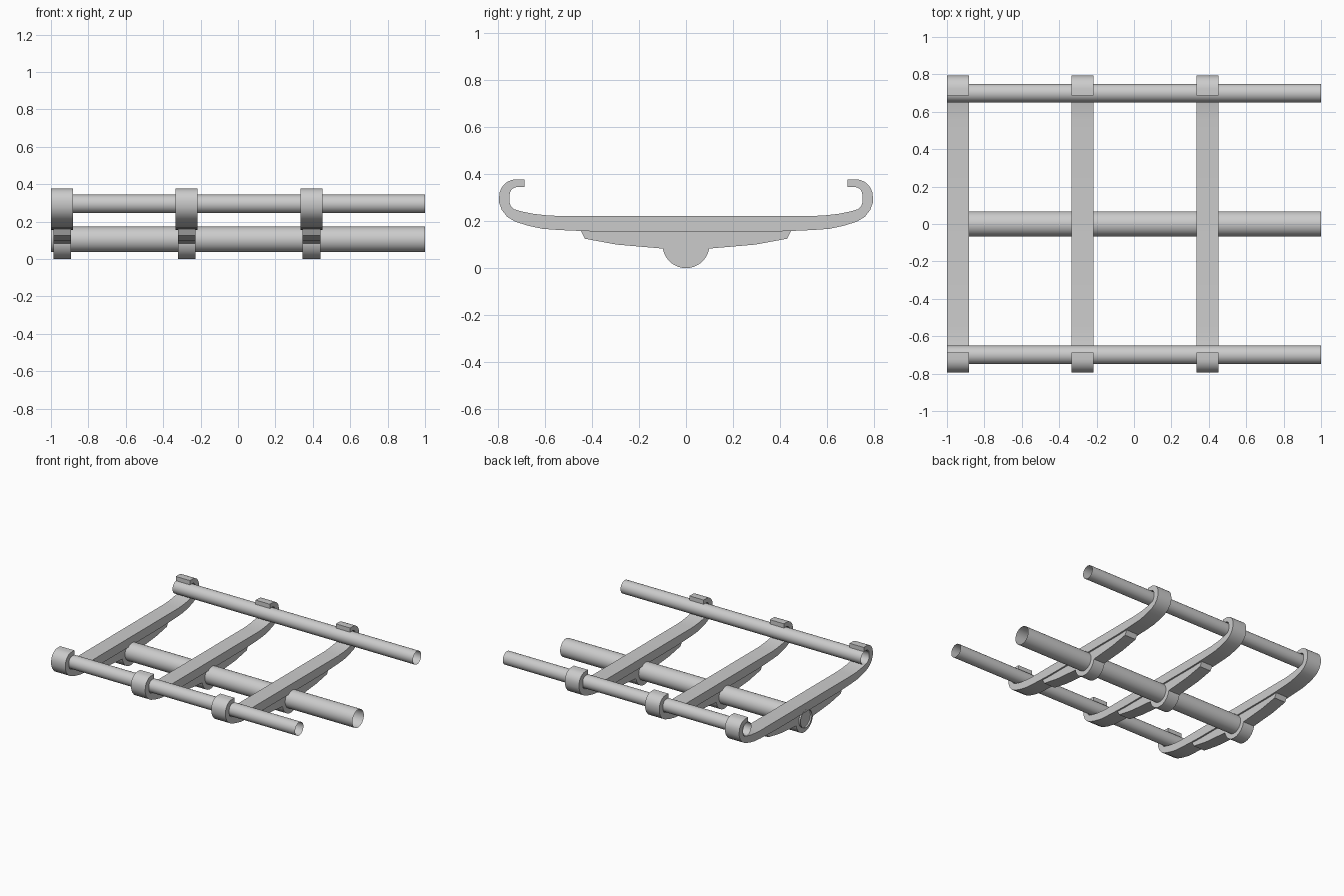
import bpy, bmesh, math

if "Cube" in bpy.data.objects:
    bpy.data.objects.remove(bpy.data.objects["Cube"])

STATIONS = (-0.94, -0.275, 0.393)  # x centres of the three cross brackets


def finish(name, bm):
    bmesh.ops.recalc_face_normals(bm, faces=bm.faces)
    me = bpy.data.meshes.new(name)
    bm.to_mesh(me)
    bm.free()
    ob = bpy.data.objects.new(name, me)
    bpy.context.collection.objects.link(ob)
    bpy.ops.object.select_all(action='DESELECT')
    ob.select_set(True)
    bpy.context.view_layer.objects.active = ob
    bpy.ops.object.shade_smooth_by_angle(angle=math.radians(30))
    return ob


def extrude_profile(name, outline, x, width):
    """Extrude a closed (y, z) outline along x, centred on x."""
    bm = bmesh.new()
    face = bm.faces.new([bm.verts.new((x - width / 2, y, z)) for y, z in outline])
    ret = bmesh.ops.extrude_face_region(bm, geom=[face], use_keep_orig=True)
    verts = [v for v in ret['geom'] if isinstance(v, bmesh.types.BMVert)]
    bmesh.ops.translate(bm, verts=verts, vec=(width, 0, 0))
    return finish(name, bm)


def tube(name, y, z, r, n=32):
    """Thin open-ended tube running the full length."""
    bm = bmesh.new()
    rings = [[bm.verts.new((x, y + r * math.cos(2 * math.pi * i / n),
                            z + r * math.sin(2 * math.pi * i / n)))
              for i in range(n)] for x in (-1, 1)]
    for i in range(n):
        j = (i + 1) % n
        bm.faces.new((rings[0][i], rings[0][j], rings[1][j], rings[1][i]))
    return finish(name, bm)


def arc(cy, cz, r, a0, a1, n):
    return [(cy + r * math.cos(math.radians(a0 + (a1 - a0) * i / n)),
             cz + r * math.sin(math.radians(a0 + (a1 - a0) * i / n)))
            for i in range(n + 1)]


def mirrored(half):
    return half + [(-y, z) for y, z in reversed(half)]


# Hooked bracket: underside, outer hook, tip, inner hook, top face
bracket = [(0.36, 0.155), (0.45, 0.158), (0.54, 0.162), (0.61, 0.167), (0.67, 0.18),
           (0.725, 0.197), (0.76, 0.218), (0.783, 0.247), (0.794, 0.278)]
bracket += arc(0.722, 0.305, 0.072, 0, 90, 7)
bracket += [(0.687, 0.377), (0.687, 0.345)]
bracket += arc(0.715, 0.31, 0.035, 90, 0, 5)
bracket += [(0.75, 0.28), (0.744, 0.262), (0.73, 0.25), (0.70, 0.241),
            (0.65, 0.231), (0.60, 0.225), (0.55, 0.222)]

# Support rib under each bracket with a rounded boss for the centre tube
rib = [(0.36, 0.155), (0.447, 0.158), (0.43, 0.125), (0.295, 0.10), (0.098, 0.083)]
rib += arc(0, 0.1, 0.1, -14, -84, 10)

for i, x in enumerate(STATIONS, 1):
    extrude_profile(f"cross_bracket_{i}", mirrored(bracket), x, 0.118)
    extrude_profile(f"support_rib_{i}", mirrored(rib), x, 0.094)

# Long tubes
tube("side_tube_front", -0.70, 0.295, 0.0495)
tube("side_tube_back", 0.70, 0.295, 0.0495)
tube("centre_tube", 0, 0.105, 0.068)
